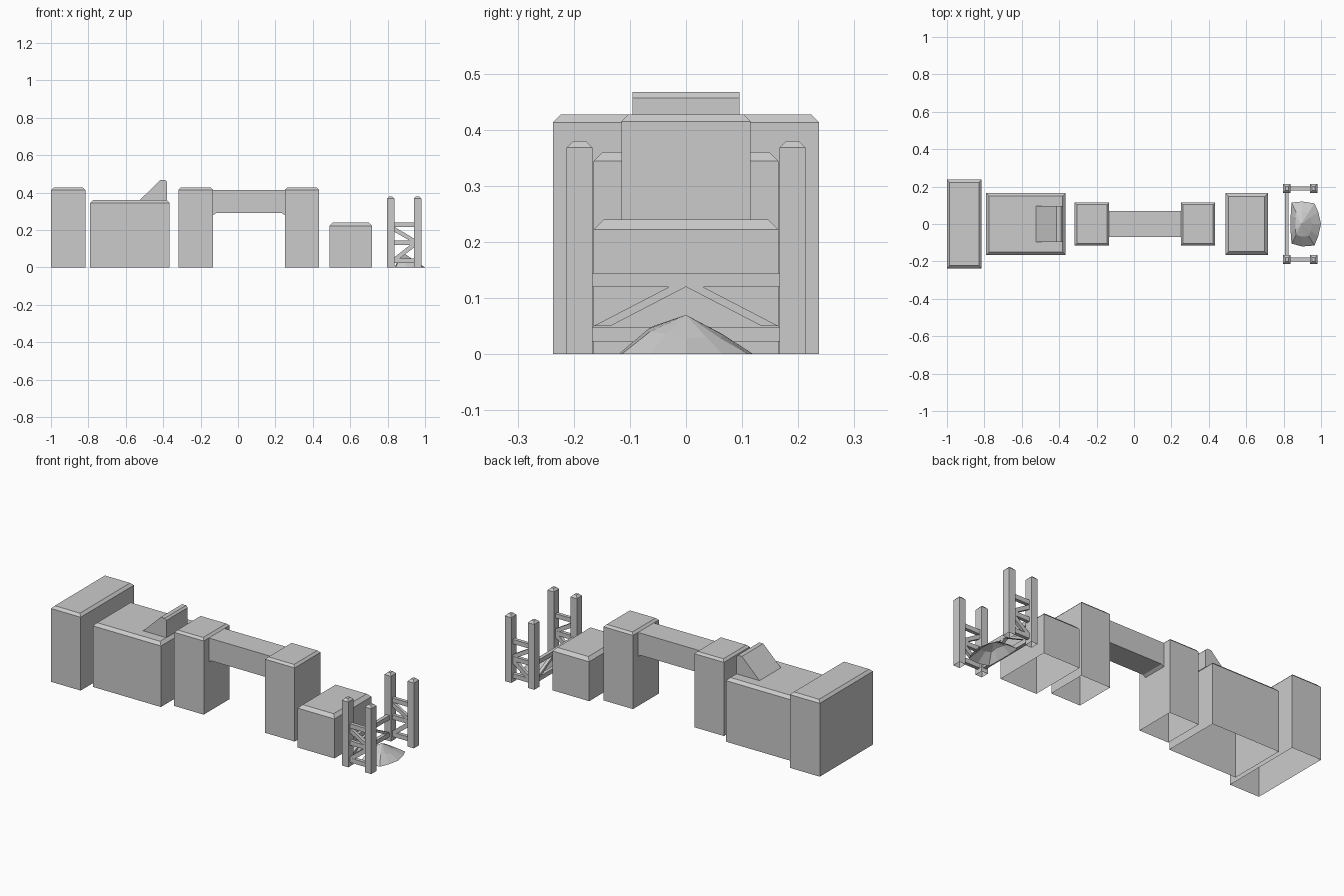
import bpy, bmesh, math
from mathutils import Vector

if "Cube" in bpy.data.objects:
    bpy.data.objects.remove(bpy.data.objects["Cube"])


def finish(name, bm):
    me = bpy.data.meshes.new(name)
    bmesh.ops.recalc_face_normals(bm, faces=bm.faces)
    bm.to_mesh(me)
    bm.free()
    ob = bpy.data.objects.new(name, me)
    bpy.context.collection.objects.link(ob)
    return ob


def open_block(name, x0, x1, y0, y1, h, bevel):
    """Box with a chamfered top and no floor."""
    bm = bmesh.new()
    bmesh.ops.create_cube(bm, size=1)
    for v in bm.verts:
        v.co = ((x0 + x1) / 2 + v.co.x * (x1 - x0),
                (y0 + y1) / 2 + v.co.y * (y1 - y0), (v.co.z + 0.5) * h)
    floor = [f for f in bm.faces if f.normal.z < -0.9]
    bmesh.ops.delete(bm, geom=floor, context='FACES')
    top = [e for e in bm.edges if all(v.co.z > h - 1e-5 for v in e.verts)]
    bmesh.ops.bevel(bm, geom=top, offset=bevel, segments=1, affect='EDGES')
    return finish(name, bm)


def prism(name, profile, axis, c, half, skip=()):
    """Extrude a 2D profile (x,z) along y, or (y,z) along x; skip lists open walls."""
    bm = bmesh.new()

    def put(p, d):
        return (p[0], c + d, p[1]) if axis == 'y' else (c + d, p[0], p[1])
    a = [bm.verts.new(put(p, -half)) for p in profile]
    b = [bm.verts.new(put(p, half)) for p in profile]
    bm.faces.new(a)
    bm.faces.new(b[::-1])
    n = len(profile)
    for i in range(n):
        if i not in skip:
            j = (i + 1) % n
            bm.faces.new((a[i], b[i], b[j], a[j]))
    return finish(name, bm)


def bar(name, u0, u1, z0, z1, axis, c, half):
    prism(name, [(u0, z0), (u1, z0), (u1, z1), (u0, z1)], axis, c, half, (1, 3))


# Main blocks
open_block("end_wall", -1.0, -0.815, -0.237, 0.237, 0.427, 0.014)
open_block("wide_block", -0.79, -0.365, -0.165, 0.165, 0.36, 0.016)
open_block("bridge_pier_left", -0.317, -0.133, -0.115, 0.115, 0.427, 0.012)
open_block("bridge_pier_right", 0.25, 0.434, -0.115, 0.115, 0.427, 0.012)
open_block("low_block", 0.488, 0.717, -0.165, 0.165, 0.24, 0.018)

# Sloped ramp on the wide block
prism("ramp", [(-0.525, 0.36), (-0.38, 0.36), (-0.38, 0.457), (-0.39, 0.467),
               (-0.415, 0.467)], 'y', 0, 0.095, (0,))

# Bridge deck with small corner braces
prism("bridge_deck", [(-0.133, 0.28), (-0.118, 0.29), (0.235, 0.29), (0.25, 0.28),
                      (0.25, 0.415), (-0.133, 0.415)], 'y', 0, 0.07, (3, 5))

# Scaffold posts and side frames
for side, s in (("front", -1), ("back", 1)):
    for end, x in (("inner", 0.817), ("outer", 0.96)):
        open_block(f"post_{side}_{end}", x - 0.02, x + 0.02,
                   s * 0.19 - 0.023, s * 0.19 + 0.023, 0.38, 0.012)
    for i, z in enumerate((0.023, 0.12, 0.216)):
        bar(f"side_rail_{side}_{i}", 0.837, 0.94, z, z + 0.025, 'y', s * 0.19, 0.01)
    prism(f"brace_upper_{side}", [(0.837, 0.216), (0.837, 0.19), (0.915, 0.145),
                                  (0.94, 0.145), (0.94, 0.155)], 'y', s * 0.19, 0.009)
    prism(f"brace_lower_{side}", [(0.94, 0.12), (0.94, 0.105), (0.865, 0.048),
                                  (0.837, 0.048), (0.837, 0.055), (0.92, 0.12)],
          'y', s * 0.19, 0.009)
    # Cross brace across the width
    prism(f"cross_brace_{side}", [(s * 0.165, 0.05), (s * 0.135, 0.05),
                                  (0, 0.12), (s * 0.03, 0.12)], 'x', 0.817, 0.009)
for i, z in enumerate((0.023, 0.12)):
    bar(f"cross_rail_{i}", -0.167, 0.167, z, z + 0.025, 'x', 0.817, 0.01)

# Rubble mound: open low-poly heap made of two rings and a peak
outer = [(1.0, 0), (0.985, 0.065), (0.965, 0.11), (0.90, 0.12), (0.842, 0.115),
         (0.838, 0.05), (0.838, -0.05), (0.842, -0.105), (0.90, -0.12),
         (0.965, -0.115), (0.985, -0.065)]
heights = [0.028, 0.03, 0.028, 0.034, 0.036, 0.045, 0.055, 0.05, 0.045, 0.04, 0.036]
bm = bmesh.new()
peak = Vector((0.895, 0, 0.07))
rim = [bm.verts.new((x, y, 0)) for x, y in outer]
mid = [bm.verts.new((peak.x + (x - peak.x) * 0.55, y * 0.56, h))
       for (x, y), h in zip(outer, heights)]
tip = bm.verts.new(peak)
for i in range(len(rim)):
    j = (i + 1) % len(rim)
    bm.faces.new((rim[i], rim[j], mid[j], mid[i]))
    bm.faces.new((mid[i], mid[j], tip))
finish("rubble_mound", bm)
